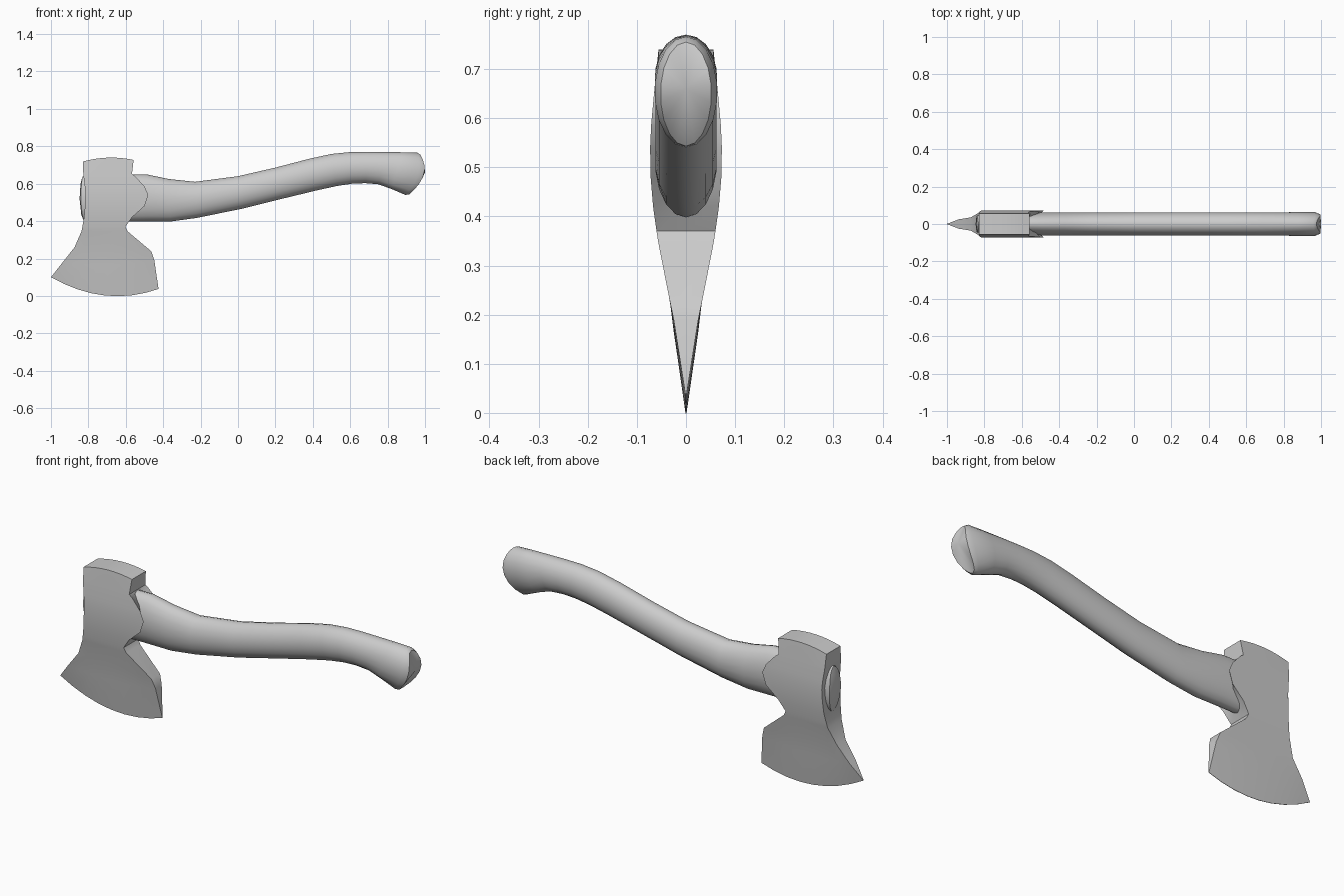
import bpy, bmesh, math

if "Cube" in bpy.data.objects:
    bpy.data.objects.remove(bpy.data.objects["Cube"])


def finish(name, bm, angle):
    bmesh.ops.remove_doubles(bm, verts=bm.verts, dist=1e-5)
    bmesh.ops.recalc_face_normals(bm, faces=bm.faces)
    me = bpy.data.meshes.new(name)
    bm.to_mesh(me)
    bm.free()
    ob = bpy.data.objects.new(name, me)
    bpy.context.collection.objects.link(ob)
    bpy.ops.object.select_all(action='DESELECT')
    ob.select_set(True)
    bpy.context.view_layer.objects.active = ob
    bpy.ops.object.shade_smooth_by_angle(angle=math.radians(angle))
    return ob


def bridge(bm, rings):
    for a, b in zip(rings, rings[1:]):
        n = len(a)
        for i in range(n):
            bm.faces.new((a[i], a[(i + 1) % n], b[(i + 1) % n], b[i]))


# Axe head rows, edge to poll:
# left x, left z, right x, right z, half thickness, bow in z, depth of lug hollow
HEAD = [
    (-1.0, .10, -.425, .037, .001, -.066, 0),
    (-.937, .18, -.447, .19, .025, -.02, 0),
    (-.874, .26, -.463, .238, .035, 0, 0),
    (-.837, .345, -.59, .345, .056, 0, 0),
    (-.832, .37, -.602, .37, .060, 0, 0),
    (-.823, .42, -.567, .42, .067, 0, .01),
    (-.818, .48, -.50, .48, .072, 0, .07),
    (-.815, .54, -.48, .54, .073, 0, .09),
    (-.819, .585, -.50, .585, .071, 0, .07),
    (-.826, .64, -.55, .64, .066, 0, .02),
    (-.827, .652, -.567, .652, .065, 0, 0),
    (-.83, .718, -.558, .727, .056, .017, 0),
]
N = 8
bm = bmesh.new()
rings = []
for lx, lz, rx, rz, w, bow, hollow in HEAD:
    side = []
    for i in range(N + 1):
        t = i / N
        side.append((lx + (rx - lx) * t, lz + (rz - lz) * t + bow * 4 * t * (1 - t)))
    ring = [bm.verts.new((x, -w, z)) for x, z in side]
    ring.append(bm.verts.new((rx - hollow, 0, rz)))
    ring += [bm.verts.new((x, w, z)) for x, z in reversed(side)]
    ring.append(bm.verts.new((lx, 0, lz)))
    rings.append(ring)
bridge(bm, rings)
# Caps across the cutting edge and the poll
for r in (rings[0], rings[-1]):
    for i in range(N):
        bm.faces.new((r[i], r[i + 1], r[2 * N + 1 - i], r[2 * N + 2 - i]))
    bm.faces.new((r[N], r[N + 1], r[N + 2]))
    bm.faces.new((r[2 * N + 2], r[2 * N + 3], r[0]))
finish("axe_head", bm, 32)

# Handle sections: top x, top z, bottom x, bottom z, half width, bow in x
HANDLE = [
    (-.842, .60, -.838, .435, .034, -.003),
    (-.832, .637, -.828, .408, .046, -.01),
    (-.80, .645, -.80, .40, .052, 0),
    (-.60, .65, -.60, .397, .06, 0),
    (-.49, .65, -.48, .398, .063, 0),
    (-.37, .625, -.36, .398, .063, 0),
    (-.23, .61, -.22, .417, .063, 0),
    (0, .64, .02, .466, .063, 0),
    (.20, .686, .23, .518, .063, 0),
    (.38, .733, .42, .564, .063, 0),
    (.50, .759, .53, .588, .063, 0),
    (.60, .769, .61, .60, .063, 0),
    (.69, .770, .68, .603, .063, 0),
    (.79, .769, .75, .597, .063, 0),
    (.88, .768, .82, .572, .064, 0),
    (.958, .766, .895, .54, .064, .038),
    (.975, .755, .915, .543, .052, .048),
]
S = 18
bm = bmesh.new()
rings = []
for tx, tz, bx, bz, w, bow in HANDLE:
    ring = []
    for i in range(S):
        a = 2 * math.pi * i / S
        c = math.cos(a)
        ring.append(bm.verts.new(((tx + bx) / 2 + (tx - bx) / 2 * c + bow * (1 - c * c),
                                  w * math.sin(a),
                                  (tz + bz) / 2 + (tz - bz) / 2 * c)))
    rings.append(ring)
bridge(bm, rings)
# Rounded end faces
for ring, x, z in ((rings[0], -.847, .52), (rings[-1], 1.0, .66)):
    tip = bm.verts.new((x, 0, z))
    for i in range(S):
        bm.faces.new((ring[i], ring[(i + 1) % S], tip))
finish("handle", bm, 40)
